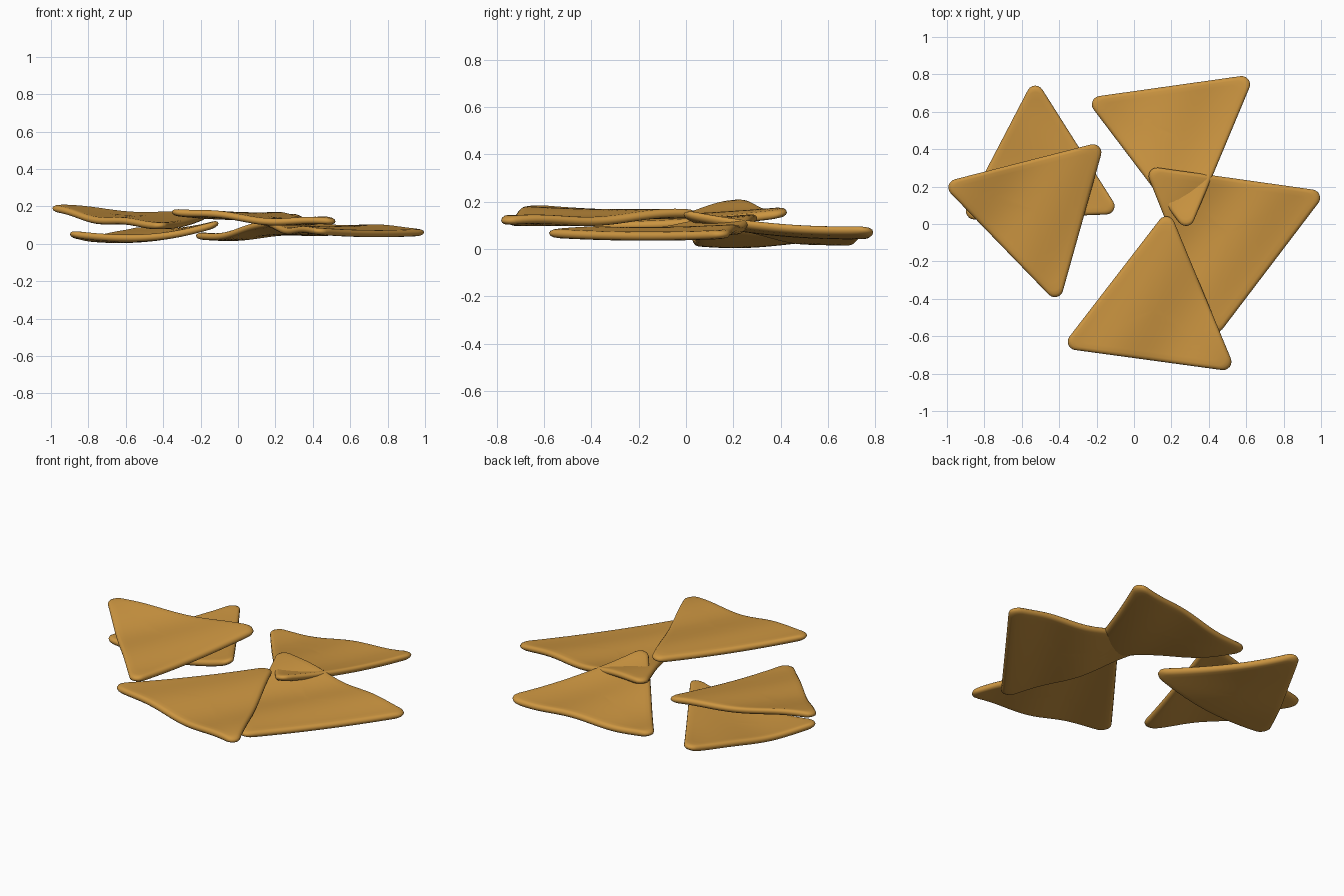
import bpy, bmesh, math
from mathutils import Vector

if "Cube" in bpy.data.objects:
    bpy.data.objects.remove(bpy.data.objects["Cube"])

# one baked-corn colour for every chip
corn = bpy.data.materials.new("toasted corn")
corn.diffuse_color = (0.60, 0.30, 0.052, 1)
corn.use_nodes = True
corn.node_tree.nodes["Principled BSDF"].inputs["Base Color"].default_value = corn.diffuse_color

HALF = 0.019      # half thickness
RADIUS = 0.045    # corner rounding
EDGE_STEPS, ARC_STEPS = 26, 6


def outline(pts):
    """Rounded triangle, evenly sampled, counter-clockwise."""
    loop = []
    for i in range(3):
        p, a, b = pts[i], pts[i - 1], pts[(i + 1) % 3]
        u, v = (a - p).normalized(), (b - p).normalized()
        half = u.angle(v) / 2
        centre = p + (u + v).normalized() * RADIUS / math.sin(half)
        start, end = [p + d * RADIUS / math.tan(half) - centre for d in (u, v)]
        a0 = math.atan2(start.y, start.x)
        sweep = (math.atan2(end.y, end.x) - a0) % math.tau
        for k in range(ARC_STEPS + 1):
            t = a0 + sweep * k / ARC_STEPS
            loop.append(centre + RADIUS * Vector((math.cos(t), math.sin(t))))
    out = []
    n = ARC_STEPS + 1
    for i in range(3):
        out += loop[i * n:(i + 1) * n]
        a, b = loop[(i + 1) * n - 1], loop[((i + 1) * n) % (3 * n)]
        out += [a.lerp(b, k / EDGE_STEPS) for k in range(1, EDGE_STEPS)]
    return out


def chip(name, corners, sag, ripple):
    """corners: (x, y, z) tips counter-clockwise; sag: mid-edge bends 01, 12, 20;
    ripple: (amplitude, wavelength, direction in degrees, phase)."""
    tips = [Vector(c[:2]) for c in corners]
    mid = sum(tips, Vector((0, 0))) / 3
    pts = [p + (p - mid).normalized() * 0.035 for p in tips]
    amp, wave, ang, phase = ripple
    way = Vector((math.cos(math.radians(ang)), math.sin(math.radians(ang))))

    def cross(a, b):
        return a.x * b.y - a.y * b.x

    def height(p):
        area = cross(tips[1] - tips[0], tips[2] - tips[0])
        w = [cross(tips[(i + 1) % 3] - p, tips[(i + 2) % 3] - p) / area for i in range(3)]
        z = sum(w[i] * corners[i][2] for i in range(3))
        z += sum(4 * w[i] * w[(i + 1) % 3] * sag[i] for i in range(3))
        return z + amp * math.sin(math.tau * (p - mid).dot(way) / wave + phase)

    # rings from the top middle, round the rim, to the bottom middle
    flat = [0.12, 0.25, 0.38, 0.5, 0.62, 0.74, 0.84]
    rim = [(1 - 0.075 * (1 - math.cos(math.radians(t))), math.sin(math.radians(t)))
           for t in range(90, -91, -30)]
    rings = [(s, 1) for s in flat] + rim + [(s, -1) for s in reversed(flat)]
    edge = outline(pts)
    bm = bmesh.new()

    def vert(p, side):
        return bm.verts.new((p.x, p.y, height(p) + side * HALF))

    rows = [[vert(mid + (p - mid) * s, side) for p in edge] for s, side in rings]
    n = len(edge)
    for r0, r1 in zip(rows, rows[1:]):
        for k in range(n):
            bm.faces.new((r0[k], r1[k], r1[(k + 1) % n], r0[(k + 1) % n]))
    for row, side in ((rows[0], 1), (rows[-1], -1)):
        c = vert(mid, side)
        for k in range(n):
            bm.faces.new((c, row[k], row[(k + 1) % n]))
    bmesh.ops.recalc_face_normals(bm, faces=bm.faces)
    for f in bm.faces:
        f.smooth = True
    me = bpy.data.meshes.new(name)
    bm.to_mesh(me)
    bm.free()
    me.materials.append(corn)
    bpy.context.collection.objects.link(bpy.data.objects.new(name, me))


# left pair
chip("left_lower_chip",
     [(-0.90, 0.04, 0.05), (-0.10, 0.07, 0.11), (-0.53, 0.75, 0.08)],
     (-0.045, -0.03, -0.03), (0.004, 0.5, 60, 0))
chip("left_upper_chip",
     [(-1.0, 0.21, 0.19), (-0.41, -0.40, 0.105), (-0.18, 0.42, 0.145)],
     (-0.022, -0.01, -0.005), (0.008, 0.45, -30, 0.5))
# right group of three
chip("back_chip",
     [(-0.23, 0.66, 0.035), (0.285, -0.02, 0.155), (0.62, 0.78, 0.08)],
     (-0.025, -0.025, -0.005), (0.008, 0.45, -20, 2.5))
chip("right_chip",
     [(0.08, 0.29, 0.14), (0.43, -0.59, 0.075), (1.0, 0.16, 0.07)],
     (-0.03, -0.01, -0.015), (0.008, 0.42, -35, 0.5))
chip("front_chip",
     [(0.18, 0.05, 0.15), (-0.36, -0.65, 0.18), (0.52, -0.77, 0.115)],
     (-0.01, -0.015, -0.005), (0.009, 0.48, -30, 2.5))
